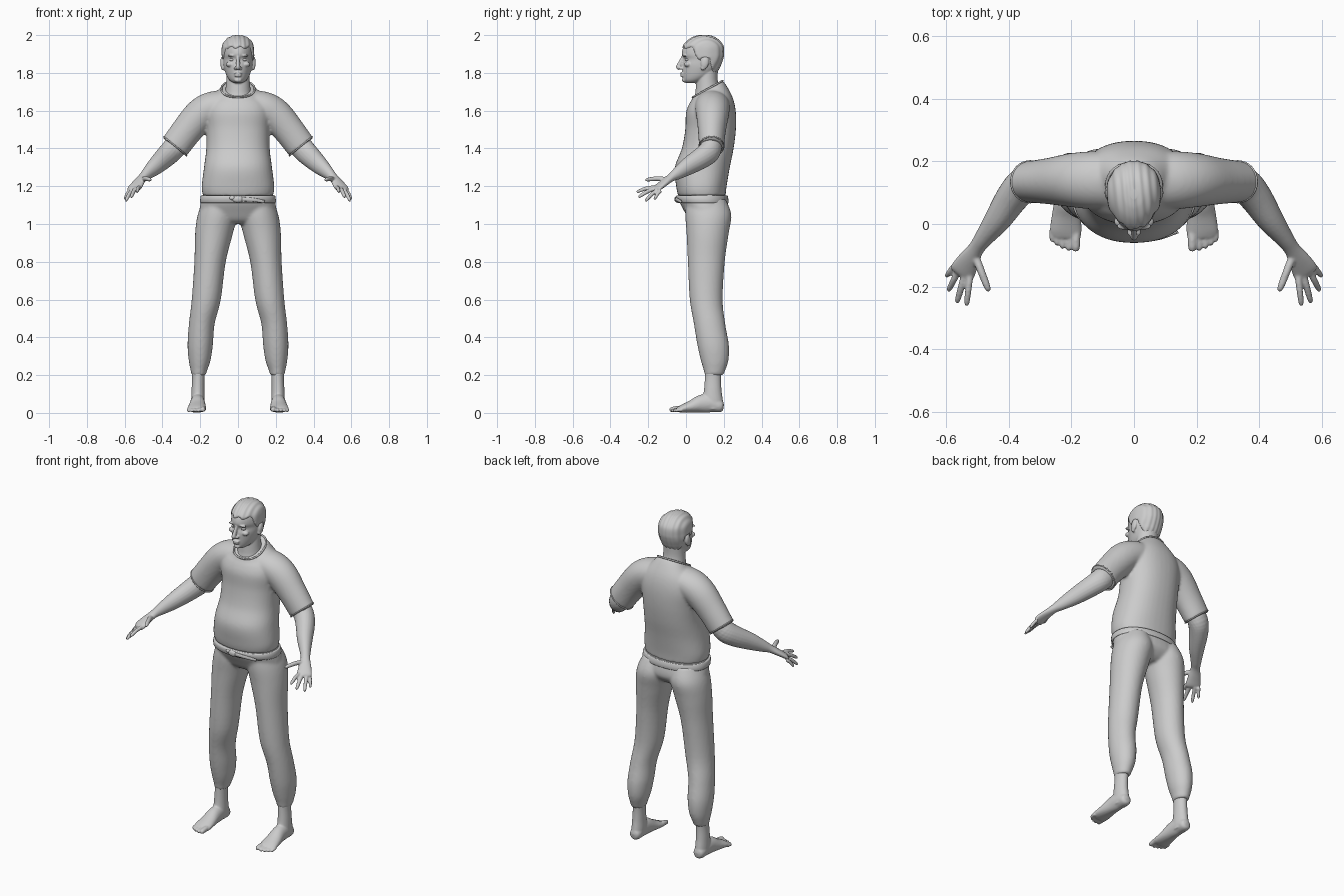
import bpy, bmesh
from math import sin, cos, pi
from mathutils import Vector, Matrix


def spline(rows, k=5):
    """Catmull-Rom interpolation of every column in a table of sections."""
    out, last = [], len(rows) - 1
    for i in range(last):
        p = [rows[max(0, min(last, i + j))] for j in (-1, 0, 1, 2)]
        for t in (s / k for s in range(k)):
            out.append([.5 * (2*b + (c-a)*t + (2*a - 5*b + 4*c - d)*t*t + (3*b - a - 3*c + d)*t**3)
                        for a, b, c, d in zip(*p)])
    return out + [list(rows[-1])]


def loft(bm, rings):
    vs = [[bm.verts.new(p) for p in r] for r in rings]
    n = len(vs[0])
    for a, b in zip(vs, vs[1:]):
        for i in range(n):
            bm.faces.new((a[i], a[(i+1) % n], b[(i+1) % n], b[i]))
    bm.faces.new(vs[0][::-1])
    bm.faces.new(vs[-1])


def slice_ring(row, side=1, egg=0, power=1, n=40):
    """Horizontal section: z, centre x, half width, front y, back y, tilt."""
    z, cx, hx, y0, y1, tilt = row
    ring = []
    for i in range(n):
        c, s = cos(2*pi*i/n), sin(2*pi*i/n)
        c = abs(c)**power * (1 if c > 0 else -1)
        s = abs(s)**power * (1 if s > 0 else -1)
        dy = s * (y1 - y0) / 2
        ring.append(Vector((side * (cx + c*hx*(1 + egg*s)), (y0+y1)/2 + dy, z + tilt*dy)))
    return ring


def slices(bm, rows, side=1, egg=0, power=1, k=5, n=40):
    loft(bm, [slice_ring(r, side, egg, power, n) for r in spline(rows, k)])


def tube(bm, rows, side=1, n=20, k=5):
    """Sweep along x, y, z with a horizontal and an upright radius."""
    rows = spline(rows, k)
    pts = [Vector((r[0]*side, r[1], r[2])) for r in rows]
    rings = []
    for i, (p, r) in enumerate(zip(pts, rows)):
        t = (pts[min(i+1, len(pts)-1)] - pts[max(i-1, 0)]).normalized()
        u = t.cross(Vector((0, 0, 1)))
        u = u.normalized() if u.length > .05 else Vector((1, 0, 0))
        v = u.cross(t)
        rings.append([p + u*r[3]*cos(2*pi*j/n) + v*r[4]*sin(2*pi*j/n) for j in range(n)])
    loft(bm, rings)


def digit(bm, a, b, r, side, bend=.006):
    """Finger or toe with a rounded tip."""
    a, b = Vector(a), Vector(b)
    rows = []
    for t, f in ((0, 1.05), (.45, 1), (.8, .9), (.95, .65), (1, .2)):
        p = a.lerp(b, t) + Vector((0, 0, bend * sin(pi*t)))
        rows.append((*p, r*f, r*f))
    tube(bm, rows, side, 12, 3)


def ball(bm, c, r, rot=0, axis='X'):
    bmesh.ops.create_uvsphere(bm, u_segments=20, v_segments=12, radius=1,
        matrix=Matrix.Translation(c) @ Matrix.Rotation(rot, 4, axis) @ Matrix.Diagonal((*r, 1)))


def finish(bm, name, voxel=0, smooth=0):
    bmesh.ops.recalc_face_normals(bm, faces=bm.faces)
    for f in bm.faces:
        f.smooth = True
    me = bpy.data.meshes.new(name)
    bm.to_mesh(me)
    bm.free()
    ob = bpy.data.objects.new(name, me)
    bpy.context.collection.objects.link(ob)
    if voxel:
        m = ob.modifiers.new("blend", 'REMESH')
        m.mode, m.voxel_size, m.use_smooth_shade = 'VOXEL', voxel, True
    if smooth:
        m = ob.modifiers.new("soften", 'SMOOTH')
        m.factor, m.iterations = .5, smooth
    return ob


def cord(name, pts, r, cyclic=False):
    cu = bpy.data.curves.new(name, 'CURVE')
    cu.dimensions, cu.bevel_depth, cu.bevel_resolution, cu.use_fill_caps = '3D', r, 2, True
    sp = cu.splines.new('POLY')
    sp.points.add(len(pts) - 1)
    for q, p in zip(sp.points, pts):
        q.co = (*p, 1)
    sp.use_cyclic_u = cyclic
    bpy.context.collection.objects.link(bpy.data.objects.new(name, cu))


# Shirt: torso plus both sleeves, blended
collar = (1.715, 0, .088, .035, .195, .55)
bm = bmesh.new()
slices(bm, [(1.15, 0, .186, -.042, .21, 0), (1.2, 0, .192, -.052, .215, 0),
            (1.3, 0, .18, -.059, .232, 0), (1.4, 0, .168, -.022, .252, 0),
            (1.5, 0, .168, -.004, .264, 0), (1.59, 0, .175, .0, .264, 0),
            (1.65, 0, .155, .018, .25, .1), (1.69, 0, .115, .03, .22, .35), collar], power=.88)
for s in (-1, 1):
    tube(bm, [(.07, .14, 1.635, .09, .075), (.14, .14, 1.615, .092, .085), (.2, .14, 1.575, .086, .088),
              (.27, .137, 1.495, .074, .082), (.335, .135, 1.408, .066, .079)], s, 32)
finish(bm, "shirt", .008, 6)
cord("collar_trim", slice_ring(collar, power=.88), .005, True)
for s, label in ((-1, "right"), (1, "left")):
    u, v, c = Vector((0, 1, 0)), Vector((.77*s, 0, .64)), Vector((.332*s, .135, 1.412))
    cord(label + "_sleeve_hem", [c + u*.065*cos(i*pi/16) + v*.078*sin(i*pi/16) for i in range(32)], .004, True)

# Trousers: hips plus both legs, blended
bm = bmesh.new()
slices(bm, [(1.165, 0, .184, -.035, .205, 0), (1.12, 0, .196, -.035, .22, 0),
            (1.06, 0, .207, -.005, .226, 0), (1.02, 0, .205, .02, .2, 0), (1.0, 0, .18, .05, .17, 0)], power=.92)
for s in (-1, 1):
    slices(bm, [(1.13, .1, .08, .0, .21, 0), (1.05, .109, .104, -.004, .24, 0), (.95, .127, .1, .003, .226, 0),
                (.8, .148, .083, .01, .205, 0), (.6, .168, .077, .02, .194, 0), (.47, .192, .068, .042, .208, 0),
                (.36, .2, .067, .06, .227, 0), (.28, .203, .058, .078, .225, 0),
                (.225, .207, .044, .094, .208, 0), (.2, .208, .038, .098, .198, 0)], s)
finish(bm, "trousers", .008, 6)

# Waistband, buckle and hanging strap
bm = bmesh.new()
slices(bm, [(1.112, 0, .197, -.042, .222, 0), (1.116, 0, .201, -.047, .226, 0),
            (1.146, 0, .198, -.052, .222, 0), (1.15, 0, .193, -.046, .218, 0)], power=.92, k=2, n=64)
finish(bm, "waistband")
bm = bmesh.new()
ball(bm, (0, -.05, 1.131), (.03, .011, .017))
ball(bm, (-.03, -.049, 1.137), (.016, .009, .01))
tube(bm, [(.02, -.053, 1.132, .005, .011), (.08, -.046, 1.128, .005, .01), (.14, -.026, 1.118, .004, .008)])
finish(bm, "buckle")

# Forearms and hands
bm = bmesh.new()
for s in (-1, 1):
    tube(bm, [(.29, .14, 1.46, .052, .06), (.345, .13, 1.395, .056, .062), (.385, .09, 1.355, .053, .058),
              (.435, .015, 1.308, .043, .048), (.48, -.045, 1.268, .03, .033), (.505, -.08, 1.245, .026, .022),
              (.53, -.12, 1.215, .036, .018), (.548, -.152, 1.19, .042, .015), (.555, -.163, 1.182, .036, .009)], s)
    for a, b, r in (((.524, -.165, 1.195), (.535, -.262, 1.168), .0105),
                    ((.54, -.158, 1.19), (.566, -.253, 1.14), .011),
                    ((.56, -.148, 1.182), (.594, -.215, 1.12), .0105),
                    ((.575, -.135, 1.175), (.6, -.168, 1.128), .0095)):
        digit(bm, a, b, r, s)
    digit(bm, (.508, -.1, 1.236), (.463, -.216, 1.232), .0125, s)
finish(bm, "arms_and_hands", .0045, 3)

# Ankles and bare feet
bm = bmesh.new()
for s in (-1, 1):
    slices(bm, [(.27, .208, .04, .1, .195, 0), (.19, .21, .033, .1, .186, 0), (.12, .212, .034, .095, .188, 0),
                (.06, .212, .036, .085, .196, 0), (.02, .212, .033, .09, .196, 0)], s)
    tube(bm, [(.212, .199, .03, .012, .015), (.212, .185, .033, .031, .031), (.213, .13, .05, .037, .048),
              (.214, .08, .048, .04, .047), (.216, .03, .034, .046, .033), (.218, -.02, .022, .051, .021),
              (.22, -.042, .017, .047, .014)], s, 28)
    for x, y, r in ((.186, -.088, .015), (.209, -.086, .0105), (.228, -.08, .01), (.246, -.07, .0095), (.262, -.056, .009)):
        digit(bm, (x, -.02, r + .006), (x, y, r), r, s, .003)
finish(bm, "feet", .005, 3)

# Head and neck with modelled face
skull = [(1.746, 0, .022, .0, .055, 0), (1.76, 0, .043, -.014, .095, 0), (1.785, 0, .06, -.019, .14, 0),
         (1.82, 0, .072, -.02, .168, 0), (1.845, 0, .077, -.019, .18, 0), (1.872, 0, .08, -.012, .19, 0),
         (1.9, 0, .081, -.023, .196, 0), (1.94, 0, .078, -.012, .193, 0), (1.97, 0, .062, .016, .17, 0),
         (1.988, 0, .036, .05, .14, 0), (1.994, 0, .012, .08, .11, 0)]
bm = bmesh.new()
slices(bm, skull, egg=.13)
slices(bm, [(1.6, 0, .085, .06, .19, 0), (1.66, 0, .078, .045, .19, 0), (1.7, 0, .068, .05, .182, 0),
            (1.76, 0, .062, .055, .168, 0), (1.83, 0, .06, .06, .17, 0)])
tube(bm, [(0, -.008, 1.895, .008, .01), (0, -.02, 1.87, .009, .012), (0, -.036, 1.84, .011, .013),
          (0, -.041, 1.829, .012, .012), (0, -.034, 1.82, .007, .007)])
ball(bm, (0, -.021, 1.797), (.024, .011, .0055))
ball(bm, (0, -.02, 1.785), (.021, .011, .006))
ball(bm, (0, -.01, 1.762), (.02, .012, .012))
for s in (-1, 1):
    ball(bm, (.013*s, -.026, 1.825), (.009, .012, .008))
    ball(bm, (.032*s, -.007, 1.892), (.024, .012, .006), .12*s, 'Y')
    ball(bm, (.044*s, .008, 1.845), (.02, .018, .014))
    ball(bm, (.083*s, .1, 1.853), (.011, .021, .034), -.2)
    ball(bm, (.08*s, .09, 1.828), (.01, .012, .015))
finish(bm, "head", .004, 3)

# Eyes
bm = bmesh.new()
for s in (-1, 1):
    ball(bm, (.031*s, .006, 1.87), (.015, .012, .009))
finish(bm, "eyes")

# Swept-back hair: skull shell that sinks under the skin below the hairline
def hairline(y):
    pts = ((-.1, 1.938), (.035, 1.93), (.055, 1.885), (.075, 1.865), (.085, 1.885),
           (.125, 1.88), (.14, 1.79), (.3, 1.775))
    for (a, za), (b, zb) in zip(pts, pts[1:]):
        if y <= b:
            return za + (zb - za) * (y - a) / (b - a)
    return 1.775


bm = bmesh.new()
slices(bm, skull, egg=.13, k=8, n=96)
mid = Vector((0, .09, 1.88))
for v in bm.verts:
    edge = hairline(v.co.y) + .006 * sin(v.co.x * 130)
    t = max(0, min(1, (v.co.z - edge) / .012 + .5))
    t = t * t * (3 - 2*t)
    wave = .0016 * sin(v.co.x * 260 + 25 * v.co.y)
    v.co += (v.co - mid).normalized() * (-.012 + t * (.018 + wave))
finish(bm, "hair", 0, 1)
